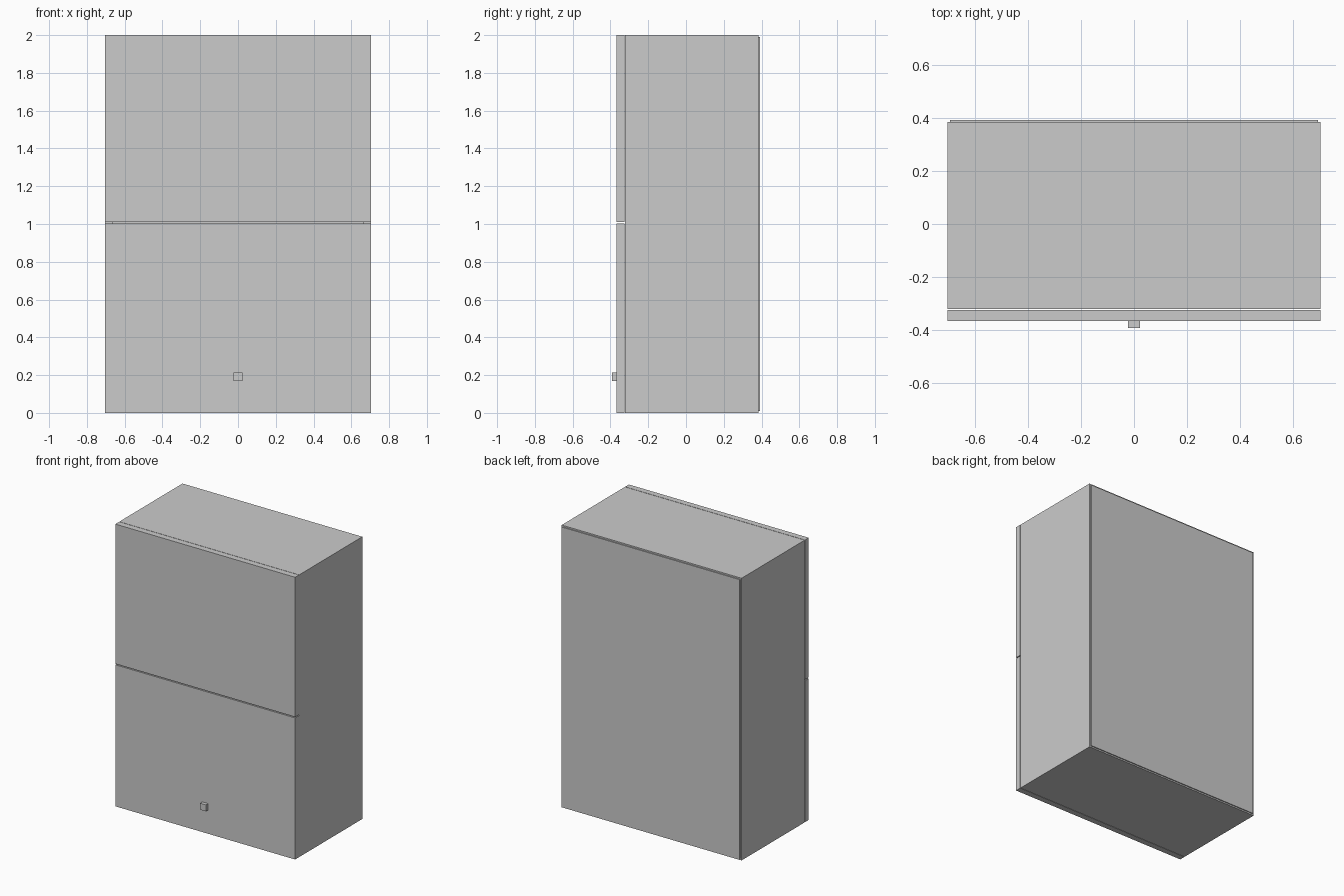
import bpy
import bmesh
from mathutils import Vector

cube = bpy.data.objects.get("Cube")
if cube:
    bpy.data.objects.remove(cube, do_unlink=True)

# Single painted finish
paint = bpy.data.materials.new("light grey paint")
paint.use_nodes = True
GREY = (0.6, 0.6, 0.6, 1.0)
paint.diffuse_color = GREY
paint.node_tree.nodes["Principled BSDF"].inputs["Base Color"].default_value = GREY


def panel(name, low, high):
    """Box spanning two opposite corners."""
    low, high = Vector(low), Vector(high)
    size, centre = high - low, (low + high) / 2
    bm = bmesh.new()
    bmesh.ops.create_cube(bm, size=1)
    bmesh.ops.scale(bm, vec=size, verts=bm.verts)
    mesh = bpy.data.meshes.new(name)
    bm.to_mesh(mesh)
    bm.free()
    mesh.materials.append(paint)
    obj = bpy.data.objects.new(name, mesh)
    obj.location = centre
    bpy.context.collection.objects.link(obj)
    return obj


W, H = 0.705, 2.0             # half width, height
T = 0.042                     # board thickness
FRONT, BACK = -0.322, 0.385   # carcass depth
DOOR_FRONT, DOOR_BACK = -0.367, -0.325
IN = W - T

# Carcass: sides run full height, top and bottom sit between them
panel("left_side", (IN, FRONT, 0), (W, BACK, H))
panel("right_side", (-W, FRONT, 0), (-IN, BACK, H))
panel("bottom_board", (-IN, FRONT, 0), (IN, BACK, T))
panel("top_board", (-IN, FRONT, H - T), (IN, BACK, H))

# Thin back sheet, slightly inset from the outer edges
panel("back_sheet", (-W + 0.01, BACK, 0.01), (W - 0.01, BACK + 0.007, H - 0.01))

# Two stacked doors with a narrow gap
panel("lower_door", (-W, DOOR_FRONT, 0), (W, DOOR_BACK, 1.003))
panel("upper_door", (-W, DOOR_FRONT, 1.01), (W, DOOR_BACK, H))

# Square knob on the lower door
panel("knob", (-0.023, -0.392, 0.168), (0.023, DOOR_FRONT, 0.214))
